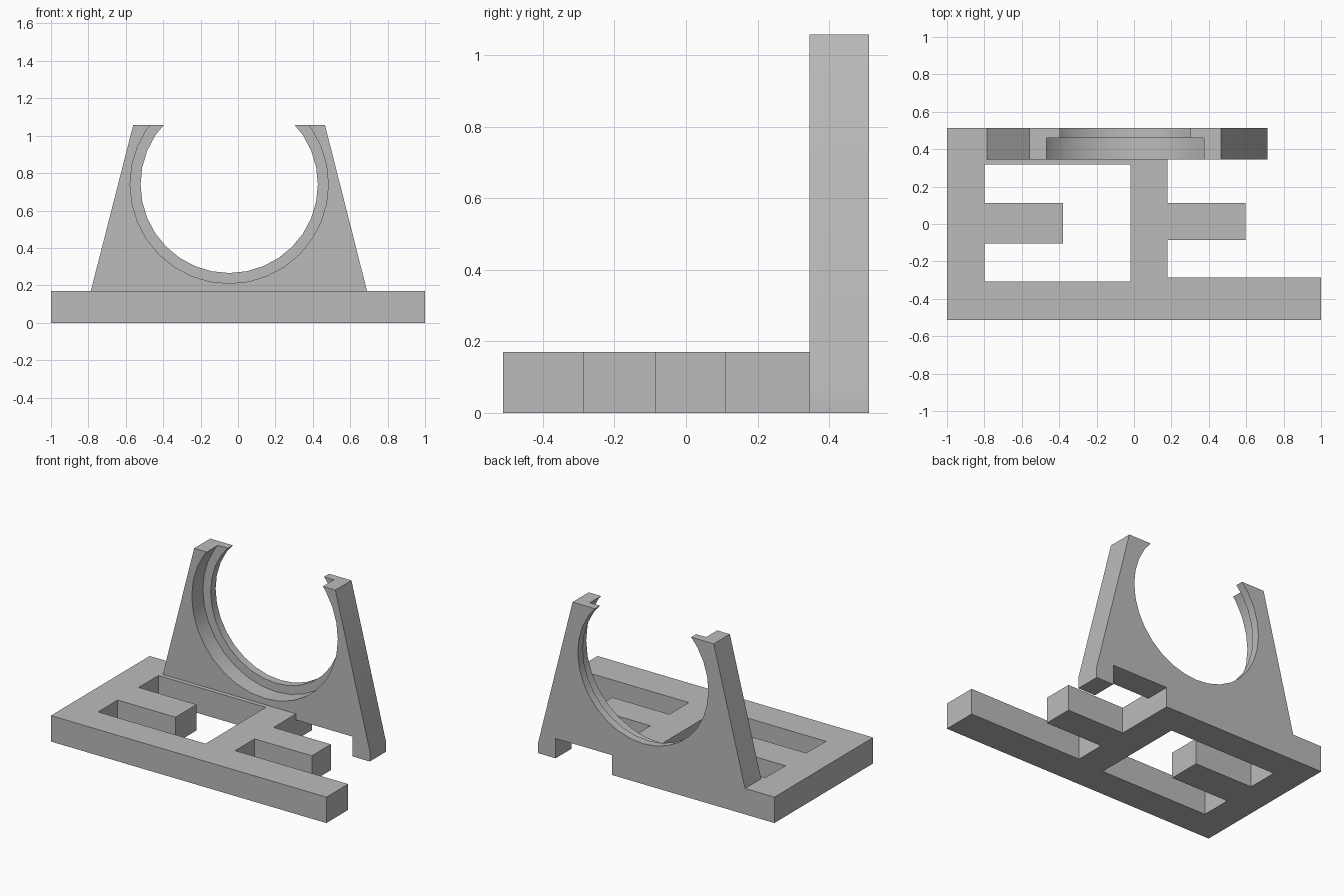
import bpy
import bmesh
from math import radians
from mathutils import Matrix, Vector

cube = bpy.data.objects.get("Cube")
if cube:
    bpy.data.objects.remove(cube, do_unlink=True)

grey = bpy.data.materials.new("plain grey")
grey.use_nodes = True
colour = (0.5, 0.5, 0.5, 1)
grey.diffuse_color = colour
grey.node_tree.nodes["Principled BSDF"].inputs["Base Color"].default_value = colour


def add_object(name, bm):
    bmesh.ops.recalc_face_normals(bm, faces=bm.faces[:])
    mesh = bpy.data.meshes.new(name)
    bm.to_mesh(mesh)
    bm.free()
    mesh.materials.append(grey)
    obj = bpy.data.objects.new(name, mesh)
    bpy.context.collection.objects.link(obj)
    return obj


def prism(name, points, depth):
    """Extrude a closed outline of 3D points along the depth vector."""
    bm = bmesh.new()
    face = bm.faces.new([bm.verts.new(p) for p in points])
    geom = bmesh.ops.extrude_face_region(bm, geom=[face])["geom"]
    moved = [v for v in geom if isinstance(v, bmesh.types.BMVert)]
    bmesh.ops.translate(bm, verts=moved, vec=Vector(depth))
    return add_object(name, bm)


def cylinder(name, radius, y0, y1):
    """Cylinder along y around the cradle axis."""
    bm = bmesh.new()
    place = Matrix.Translation((AXIS_X, (y0 + y1) / 2, AXIS_Z)) @ Matrix.Rotation(radians(90), 4, "X")
    bmesh.ops.create_cone(bm, cap_ends=True, segments=32, radius1=radius,
                          radius2=radius, depth=y1 - y0, matrix=place)
    return add_object(name, bm)


def combine(target, other, operation):
    mod = target.modifiers.new("combine", "BOOLEAN")
    mod.operation = operation
    mod.solver = "EXACT"
    mod.object = other
    bpy.context.view_layer.objects.active = target
    bpy.ops.object.modifier_apply(modifier=mod.name)
    bpy.data.objects.remove(other, do_unlink=True)


BASE_TOP = 0.17
BACK, FRONT = 0.512, 0.345      # depth range of the upright
AXIS_X, AXIS_Z = -0.047, 0.74   # cradle axis

# Base plate: frame with an open bay and tab on its left side
outline = [(-1, -BACK), (1, -BACK), (1, -0.287), (0.18, -0.287),
           (0.18, -0.085), (0.595, -0.085), (0.595, 0.112), (0.18, 0.112),
           (0.18, BACK), (-1, BACK)]
bracket = prism("cradle_bracket", [(x, y, 0) for x, y in outline], (0, 0, BASE_TOP))

# Window in the base, leaving a tab
window = [(-0.8, -0.308), (-0.02, -0.308), (-0.02, 0.317), (-0.8, 0.317),
          (-0.8, 0.112), (-0.38, 0.112), (-0.38, -0.105), (-0.8, -0.105)]
combine(bracket, prism("window_cutter", [(x, y, -0.1) for x, y in window], (0, 0, 0.4)), "DIFFERENCE")

# Tapered upright with a foot on its left side
profile = [(-0.787, BASE_TOP), (-0.75, 0.08), (0.1, 0.08), (0.1, 0.13),
           (0.588, 0.13), (0.588, 0), (0.715, 0), (0.715, 0.07),
           (0.465, 1.058), (-0.56, 1.058)]
upright = prism("upright", [(x, FRONT, z) for x, z in profile], (0, BACK - FRONT, 0))

# Stepped round cradle: through hole and wider front recess
combine(upright, cylinder("hole_cutter", 0.474, 0.2, 0.7), "DIFFERENCE")
combine(upright, cylinder("recess_cutter", 0.53, 0.2, 0.46), "DIFFERENCE")
combine(bracket, upright, "UNION")

# Smooth the cradle, keep the corners sharp
bpy.ops.object.select_all(action="DESELECT")
bracket.select_set(True)
bpy.context.view_layer.objects.active = bracket
bpy.ops.object.shade_smooth_by_angle(angle=radians(30))
